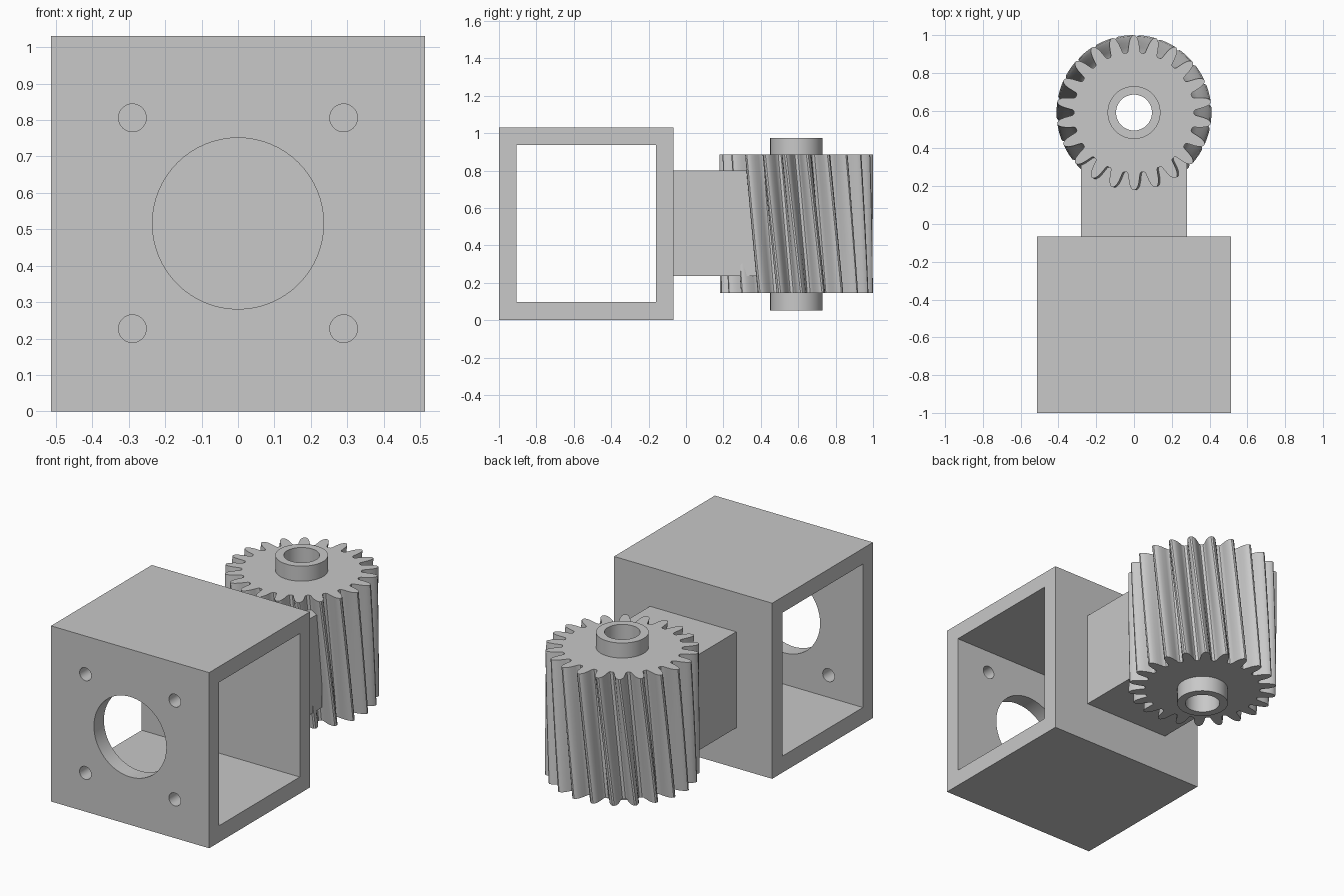
import bpy
import bmesh
from math import cos, sin, pi, radians

cube = bpy.data.objects.get("Cube")
if cube:
    bpy.data.objects.remove(cube, do_unlink=True)

grey = bpy.data.materials.new("plain_grey")
grey.use_nodes = True
grey.diffuse_color = (0.58, 0.58, 0.58, 1)
grey.node_tree.nodes["Principled BSDF"].inputs["Base Color"].default_value = grey.diffuse_color


def box(name, low, high):
    centre = [(a + b) / 2 for a, b in zip(low, high)]
    bpy.ops.mesh.primitive_cube_add(size=1, location=centre)
    ob = bpy.context.object
    ob.name = name
    ob.scale = [b - a for a, b in zip(low, high)]
    bpy.ops.object.transform_apply(location=False, rotation=False, scale=True)
    ob.data.materials.append(grey)
    return ob


def cylinder(name, radius, depth, location, rotation=(0, 0, 0)):
    bpy.ops.mesh.primitive_cylinder_add(vertices=64, radius=radius, depth=depth,
                                        location=location, rotation=rotation)
    ob = bpy.context.object
    ob.name = name
    ob.data.materials.append(grey)
    return ob


def cut(target, cutters):
    """Subtract every cutter from the target and discard the cutters."""
    for cutter in cutters:
        cutter.hide_render = True
        bpy.context.view_layer.objects.active = target
        mod = target.modifiers.new("cut", "BOOLEAN")
        mod.operation = "DIFFERENCE"
        mod.solver = "EXACT"
        mod.object = cutter
        bpy.ops.object.modifier_apply(modifier=mod.name)
        bpy.data.objects.remove(cutter, do_unlink=True)


def smooth(ob):
    bpy.ops.object.select_all(action="DESELECT")
    ob.select_set(True)
    bpy.context.view_layer.objects.active = ob
    bpy.ops.object.shade_smooth_by_angle(angle=radians(30))


# Square housing, open on both sides
housing = box("housing", (-0.513, -1, 0), (0.513, -0.066, 1.03))
opening = box("opening_cutter", (-1, -0.907, 0.097), (1, -0.16, 0.938))

# Motor opening and four screw holes through the front wall
front = (pi / 2, 0, 0)
holes = [cylinder("motor_hole_cutter", 0.235, 0.3, (0, -1, 0.516), front)]
for x in (-0.29, 0.29):
    for z in (0.227, 0.806):
        holes.append(cylinder("screw_hole_cutter", 0.038, 0.3, (x, -1, z), front))
cut(housing, [opening] + holes)
smooth(housing)

# Block joining the housing to the gear
box("connecting_block", (-0.28, -0.066, 0.237), (0.28, 0.38, 0.8))

# Helical gear: one tooth flank, mirrored, repeated and twisted upward
GEAR_Y = 0.59
TEETH = 22
TWIST = 0.21
BOTTOM, TOP = 0.145, 0.887
LAYERS = 12
flank = [(0.318, 0.118), (0.325, 0.098), (0.345, 0.085), (0.37, 0.07),
         (0.39, 0.053), (0.403, 0.033), (0.41, 0.012)]
tooth = [(r, -a) for r, a in flank] + [(r, a) for r, a in reversed(flank)]

bm = bmesh.new()
rings = []
for layer in range(LAYERS + 1):
    t = layer / LAYERS
    z = BOTTOM + (TOP - BOTTOM) * t
    ring = []
    for k in range(TEETH):
        middle = pi / 2 + 2 * pi * k / TEETH + TWIST * (1 - t)
        for r, a in tooth:
            ring.append(bm.verts.new((r * cos(middle + a), r * sin(middle + a), z)))
    rings.append(ring)
for lower, upper in zip(rings, rings[1:]):
    for i in range(len(lower)):
        j = (i + 1) % len(lower)
        bm.faces.new((lower[i], lower[j], upper[j], upper[i]))
bm.faces.new(rings[0][::-1])
bm.faces.new(rings[-1])
mesh = bpy.data.meshes.new("helical_gear")
bm.to_mesh(mesh)
bm.free()
gear = bpy.data.objects.new("helical_gear", mesh)
gear.location.y = GEAR_Y
bpy.context.collection.objects.link(gear)
mesh.materials.append(grey)

# Hub collars above and below, with the shaft bore through everything
collars = [cylinder("upper_collar", 0.14, 0.975 - TOP, (0, GEAR_Y, (0.975 + TOP) / 2)),
           cylinder("lower_collar", 0.14, BOTTOM - 0.053, (0, GEAR_Y, (BOTTOM + 0.053) / 2))]
for part in [gear] + collars:
    cut(part, [cylinder("bore_cutter", 0.095, 2, (0, GEAR_Y, 0.5))])
    smooth(part)
